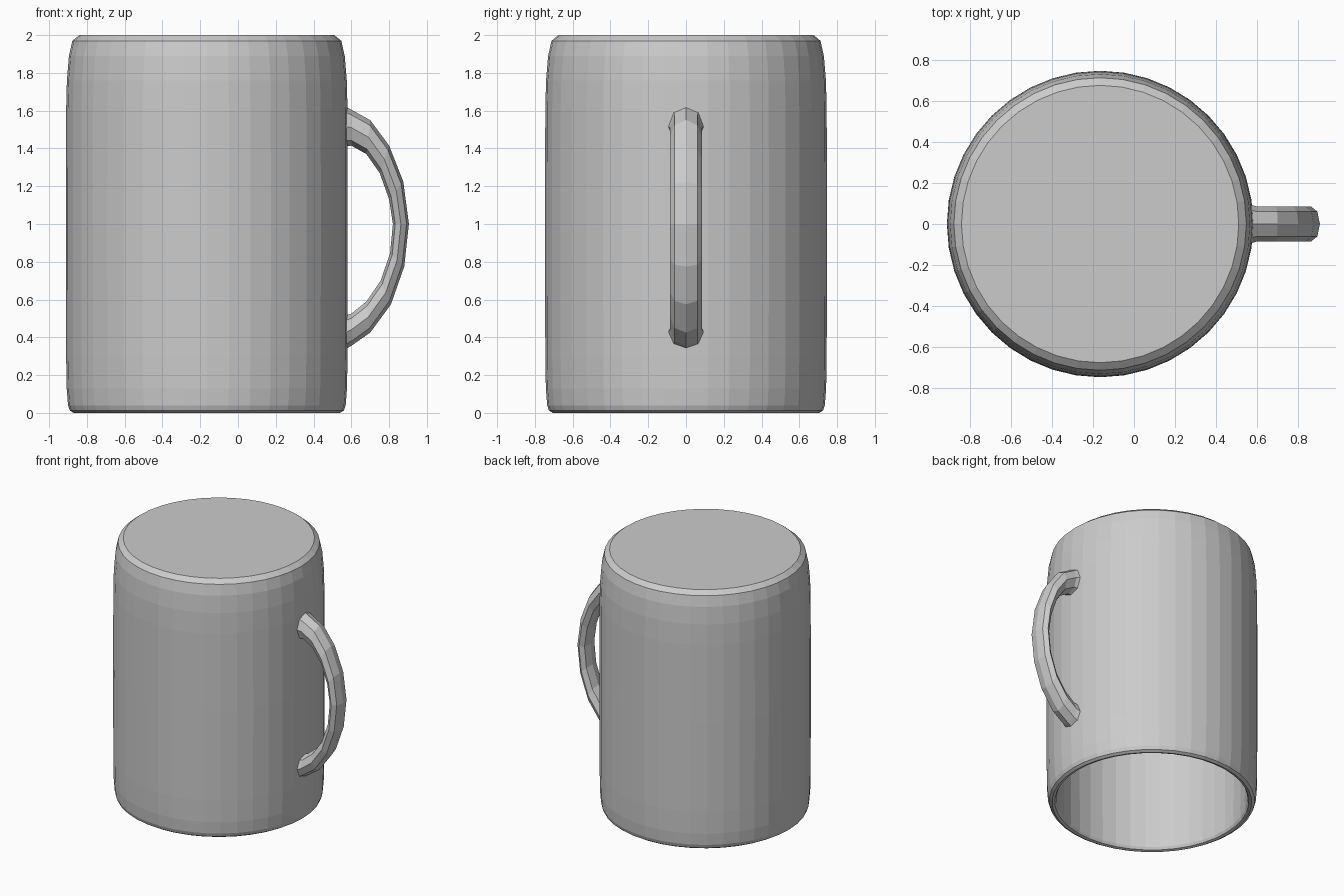
import bpy, bmesh, math

if "Cube" in bpy.data.objects:
    bpy.data.objects.remove(bpy.data.objects["Cube"])

CX = -0.165      # axis of the cup
SIDES = 40

mat = bpy.data.materials.new("light_grey")
mat.diffuse_color = (0.6, 0.6, 0.6, 1)
mat.use_nodes = True
mat.node_tree.nodes["Principled BSDF"].inputs["Base Color"].default_value = mat.diffuse_color


def finish(bm, name):
    bmesh.ops.recalc_face_normals(bm, faces=bm.faces)
    me = bpy.data.meshes.new(name)
    bm.to_mesh(me)
    bm.free()
    me.materials.append(mat)
    ob = bpy.data.objects.new(name, me)
    bpy.context.collection.objects.link(ob)
    return ob


def loft(name, rings):
    """Skin closed rings of equal length and cap both ends."""
    bm = bmesh.new()
    vr = [[bm.verts.new(p) for p in r] for r in rings]
    n = len(vr[0])
    for a, b in zip(vr, vr[1:]):
        for i in range(n):
            j = (i + 1) % n
            bm.faces.new((a[i], a[j], b[j], b[i]))
    bm.faces.new(vr[0])
    bm.faces.new(vr[-1])
    return finish(bm, name)


# Cup turned upside down: closed top, outer wall, rim at z = 0, hollow inside
profile = [(0.675, 2.0), (0.712, 1.97), (0.73, 1.89), (0.741, 1.76), (0.745, 1.6),
           (0.746, 1.0), (0.745, 0.3), (0.742, 0.13), (0.735, 0.04), (0.725, 0.012),
           (0.705, 0.0), (0.685, 0.006), (0.675, 0.025), (0.672, 0.1), (0.675, 0.3),
           (0.675, 1.6), (0.665, 1.8), (0.64, 1.89), (0.6, 1.92)]
cup_rings = []
for r, z in profile:
    cup_rings.append([(CX + r * math.cos(2 * math.pi * i / SIDES),
                       r * math.sin(2 * math.pi * i / SIDES), z) for i in range(SIDES)])
loft("cup_body", cup_rings)

# Handle: octagonal section swept between an outer and an inner curve (x, z)
outer = [(0.565, 1.625), (0.6, 1.605), (0.70, 1.55), (0.80, 1.415), (0.875, 1.225), (0.905, 1.0),
         (0.88, 0.775), (0.81, 0.575), (0.70, 0.425), (0.6, 0.355), (0.565, 0.335)]
inner = [(0.565, 1.41), (0.6, 1.415), (0.68, 1.37), (0.75, 1.27), (0.80, 1.13), (0.82, 1.0),
         (0.805, 0.845), (0.755, 0.70), (0.68, 0.59), (0.6, 0.525), (0.565, 0.515)]
handle_rings = []
for k, ((ox, oz), (ix, iz)) in enumerate(zip(outer, inner)):
    half = 0.095 if k in (0, len(outer) - 1) else 0.085   # slight flare at the wall
    ring = []
    for i in range(8):
        a = i * math.pi / 4
        t = (1 + math.cos(a)) / 2
        ring.append((ix + (ox - ix) * t, half * math.sin(a), iz + (oz - iz) * t))
    handle_rings.append(ring)
loft("handle", handle_rings)
